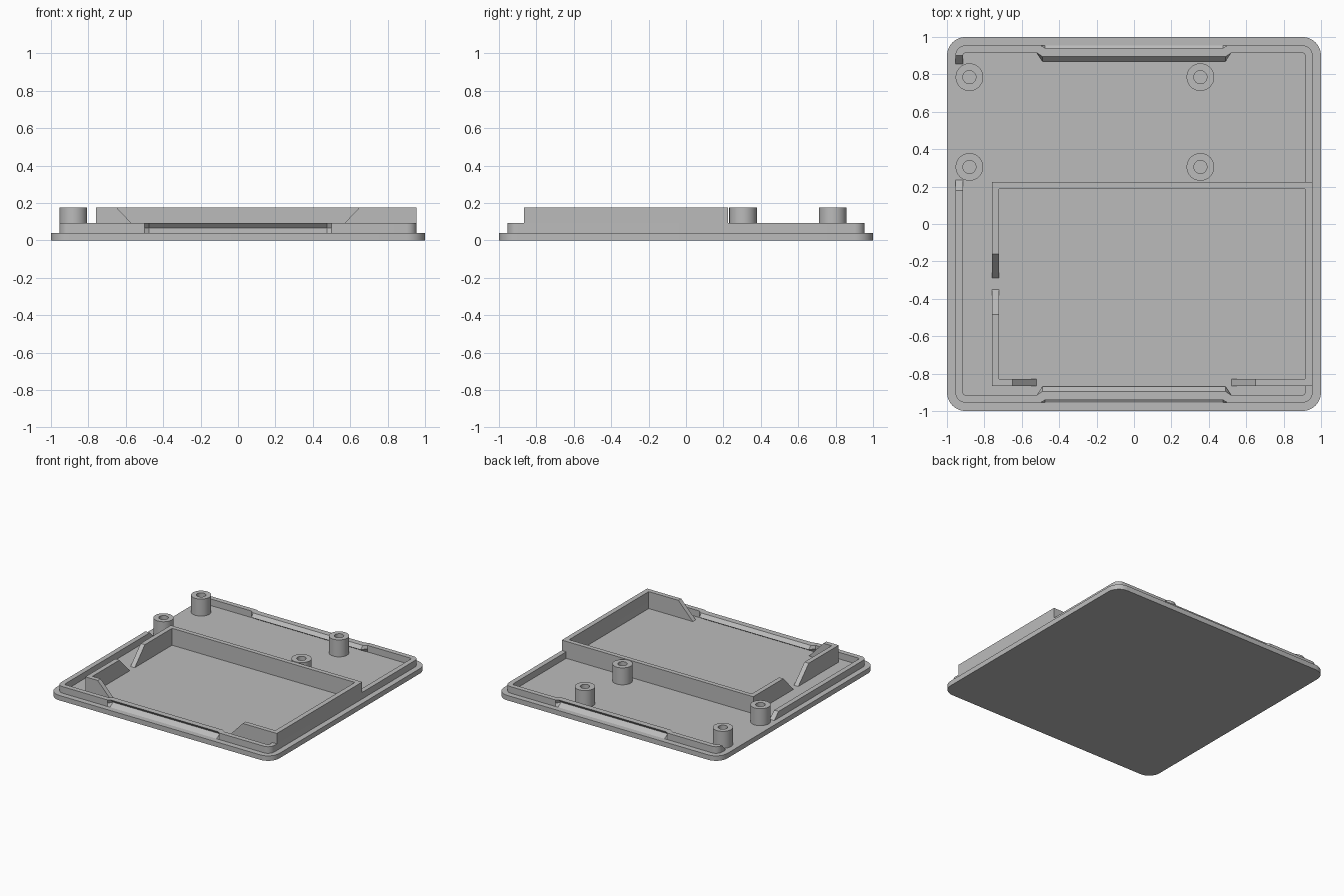
import bpy
import bmesh
from math import sin, cos, pi, radians

cube = bpy.data.objects.get("Cube")
if cube:
    bpy.data.objects.remove(cube, do_unlink=True)

grey = bpy.data.materials.new("plain_grey")
grey.use_nodes = True
COLOUR = (0.5, 0.5, 0.5, 1)
grey.diffuse_color = COLOUR
grey.node_tree.nodes["Principled BSDF"].inputs["Base Color"].default_value = COLOUR

FLOOR, LIP_TOP, TOP = 0.04, 0.093, 0.177
MID = (FLOOR + LIP_TOP) / 2
OUT, INN = 0.955, 0.915          # lip outer and inner faces
CENTRE = 0.9                     # corner arc centres


def finish(name, bm, smooth=False):
    bmesh.ops.recalc_face_normals(bm, faces=bm.faces)
    mesh = bpy.data.meshes.new(name)
    bm.to_mesh(mesh)
    bm.free()
    mesh.materials.append(grey)
    obj = bpy.data.objects.new(name, mesh)
    bpy.context.collection.objects.link(obj)
    if smooth:
        bpy.ops.object.select_all(action='DESELECT')
        obj.select_set(True)
        bpy.context.view_layer.objects.active = obj
        bpy.ops.object.shade_smooth_by_angle(angle=radians(30))
    return obj


def loft(name, sections, caps=True, closed=False, smooth=False):
    """Skin a row of equal, closed cross-sections."""
    bm = bmesh.new()
    rings = [[bm.verts.new(p) for p in s] for s in sections]
    pairs = list(zip(rings, rings[1:]))
    if closed:
        pairs.append((rings[-1], rings[0]))
    for a, b in pairs:
        for i in range(len(a)):
            j = (i + 1) % len(a)
            bm.faces.new((a[i], a[j], b[j], b[i]))
    if caps and not closed:
        bm.faces.new(rings[0])
        bm.faces.new(rings[-1])
    return finish(name, bm, smooth)


def wall_x(name, profile, y0, y1):
    loft(name, [[(x, y, z) for x, z in profile] for y in (y0, y1)])


def wall_y(name, profile, x0, x1):
    loft(name, [[(x, y, z) for y, z in profile] for x in (x0, x1)])


def box(a, b, z0=FLOOR):
    return [(a, z0), (a, TOP), (b, TOP), (b, z0)]


# Base plate with rounded corners
def corner_angles(q, steps=8):
    return [q * pi / 2 + i * pi / 2 / steps for i in range(steps + 1)]


def corner_centre(q):
    return CENTRE * (1, -1, -1, 1)[q % 4], CENTRE * (1, 1, -1, -1)[q % 4]


outline = []
for q in range(4):
    cx, cy = corner_centre(q)
    outline += [(cx + 0.1 * cos(a), cy + 0.1 * sin(a)) for a in corner_angles(q)]
loft("base_plate", [[(x, y, z) for x, y in outline] for z in (0, FLOOR)], smooth=True)


# Locating lip, swept around the plate from one side of the left gap to the other
HEIGHTS = (FLOOR, MID, LIP_TOP, LIP_TOP, MID, FLOOR)
STRAIGHT = (OUT, OUT, OUT, INN, INN, INN)
PINCHED = (OUT, 0.917, 0.942, 0.895, 0.87, 0.912)   # snap groove and matching bead


def ramp_end(y_low, y_high):
    ys = (y_low, (y_low + y_high) / 2, y_high)
    return [(-d, y, z) for d, y, z in zip(STRAIGHT, ys + ys[::-1], HEIGHTS)]


def corner(q):
    cx, cy = corner_centre(q)
    return [[(cx + (d - CENTRE) * cos(a), cy + (d - CENTRE) * sin(a), z)
             for d, z in zip(STRAIGHT, HEIGHTS)] for a in corner_angles(q)]


def snap(side):
    """Snap groove on the front (-1) or back (+1) run, in sweep order."""
    rows = []
    for offsets, xo, xi in ((STRAIGHT, 0.5, 0.52), (PINCHED, 0.477, 0.49)):
        xs = (xo,) * 3 + (xi,) * 3
        rows.append((offsets, xs))
    order = [(r, 1) for r in rows] + [(r, -1) for r in rows[::-1]]
    return [[(side * s * x, side * d, z) for x, d, z in zip(xs, offs, HEIGHTS)]
            for (offs, xs), s in order]


lip = [ramp_end(0.235, 0.18)] + corner(2) + snap(-1) + corner(3)
lip += corner(0) + snap(1) + corner(1) + [ramp_end(0.855, 0.905)]
loft("locating_lip", lip, smooth=True)

# Compartment walls, with sloped ends beside the openings
X0, X1, Y0, Y1, T = -0.76, -0.722, -0.867, 0.225, 0.037
wall_x("compartment_back_wall", box(X0, INN), Y1 - T, Y1)
wall_y("compartment_right_wall", box(Y0, Y1, LIP_TOP), INN, OUT)
wall_y("compartment_left_wall_back",
       [(-0.29, FLOOR), (-0.16, TOP), (Y1 - T, TOP), (Y1 - T, FLOOR)], X0, X1)
wall_y("compartment_left_wall_front",
       [(-0.35, FLOOR), (-0.485, TOP), (Y0, TOP), (Y0, FLOOR)], X0, X1)
for name, s, end in (("left", -1, X1), ("right", 1, INN)):
    wall_x("compartment_front_wall_" + name,
           [(s * 0.52, FLOOR), (s * 0.65, TOP), (end, TOP), (end, FLOOR)], Y0, Y0 + T)

# Hollow screw posts
def post(name, cx, cy, segments=32):
    profile = [(0.074, FLOOR), (0.074, TOP), (0.035, TOP), (0.035, FLOOR)]
    loft(name, [[(cx + r * cos(a), cy + r * sin(a), z) for r, z in profile]
                for a in (2 * pi * i / segments for i in range(segments))],
         closed=True, smooth=True)


for side, x in (("left", -0.88), ("right", 0.355)):
    for row, y in (("front", 0.305), ("back", 0.785)):
        post(f"screw_post_{row}_{side}", x, y)
